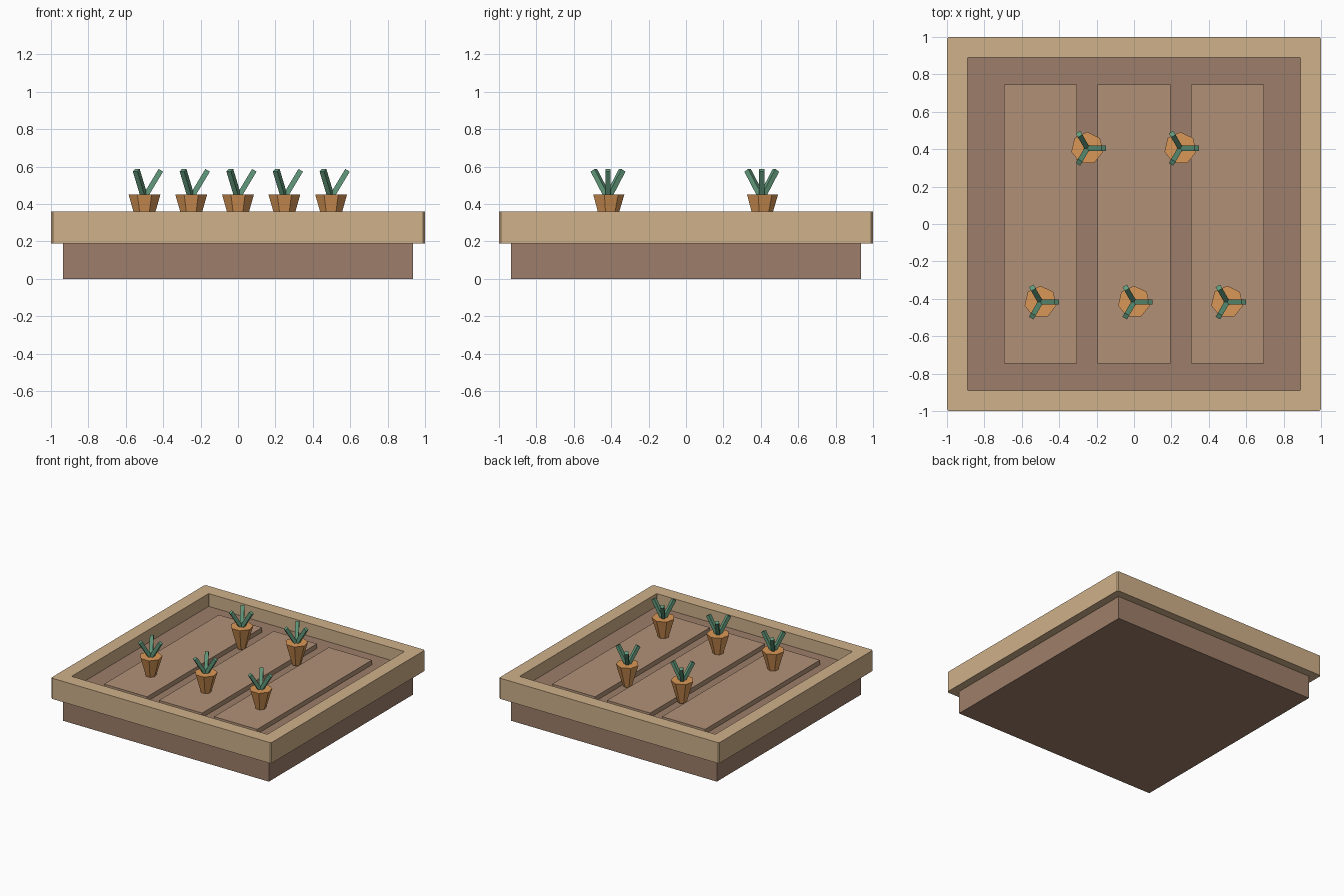
import bpy, bmesh, math
from mathutils import Vector, Matrix

if "Cube" in bpy.data.objects:
    bpy.data.objects.remove(bpy.data.objects["Cube"])


def material(name, rgb):
    m = bpy.data.materials.new(name)
    m.diffuse_color = [(c / 255) ** 2.2 for c in rgb] + [1]
    m.use_nodes = True
    m.node_tree.nodes["Principled BSDF"].inputs["Base Color"].default_value = m.diffuse_color
    return m


WOOD = material("wood", (206, 175, 137))
SOIL = material("soil", (156, 125, 105))
MOUND = material("mound", (176, 144, 119))
ORANGE = material("orange", (217, 150, 88))
GREEN = material("green", (98, 152, 123))


def finish(name, bm, mat):
    bmesh.ops.recalc_face_normals(bm, faces=bm.faces)
    me = bpy.data.meshes.new(name)
    bm.to_mesh(me)
    bm.free()
    me.materials.append(mat)
    ob = bpy.data.objects.new(name, me)
    bpy.context.collection.objects.link(ob)
    return ob


def box(name, x0, x1, y0, y1, z0, z1, mat):
    bm = bmesh.new()
    centre = Vector((x0 + x1, y0 + y1, z0 + z1)) / 2
    bmesh.ops.create_cube(bm, size=1, matrix=Matrix.Translation(centre)
                          @ Matrix.Diagonal((x1 - x0, y1 - y0, z1 - z0, 1)))
    return finish(name, bm, mat)


# Wooden frame: square ring with lightly chamfered corners
def chamfered_loop(bm, r, c, z):
    pts = [(r, r - c), (r - c, r), (c - r, r), (-r, r - c),
           (-r, c - r), (c - r, -r), (r - c, -r), (r, c - r)]
    return [bm.verts.new((x, y, z)) for x, y in pts]


bm = bmesh.new()
loops = [chamfered_loop(bm, r, c, z) for r, c, z in
         [(1, .01, .19), (1, .01, .36), (.89, .004, .36), (.89, .004, .19)]]
for i in range(4):
    a, b = loops[i], loops[(i + 1) % 4]
    for j in range(8):
        k = (j + 1) % 8
        bm.faces.new((a[j], a[k], b[k], b[j]))
finish("frame", bm, WOOD)

# Soil block and raised planting rows
box("soil_base", -.935, .935, -.935, .935, 0, .255, SOIL)
for i, x in enumerate((-.5, 0, .5)):
    box(f"soil_row_{i + 1}", x - .196, x + .196, -.745, .745, .25, .293, MOUND)


# Carrots: seven-sided tapered root with three splayed leaves
def carrot(n, x, y):
    bm = bmesh.new()
    bmesh.ops.create_cone(bm, cap_ends=True, segments=7, radius1=.034,
                          radius2=.087, depth=.18)
    top = max(bm.verts, key=lambda v: (round(v.co.xy.length, 3), v.co.y))
    turn = math.pi / 2 - math.atan2(top.co.y, top.co.x)
    bm.transform(Matrix.Translation((x, y, .36)) @ Matrix.Rotation(turn, 4, 'Z'))
    finish(f"carrot_root_{n}", bm, ORANGE)
    bm = bmesh.new()
    for k in range(3):
        place = (Matrix.Translation((x, y, .435))
                 @ Matrix.Rotation(math.radians(120 * k), 4, 'Z')
                 @ Matrix.Rotation(math.radians(31), 4, 'Y')
                 @ Matrix.Translation((0, 0, .085))
                 @ Matrix.Diagonal((.028, .028, .17, 1)))
        bmesh.ops.create_cube(bm, size=1, matrix=place)
    finish(f"carrot_leaves_{n}", bm, GREEN)


spots = [(-.5, -.417), (0, -.417), (.498, -.417), (-.25, .405), (.248, .405)]
for n, (x, y) in enumerate(spots, 1):
    carrot(n, x, y)
